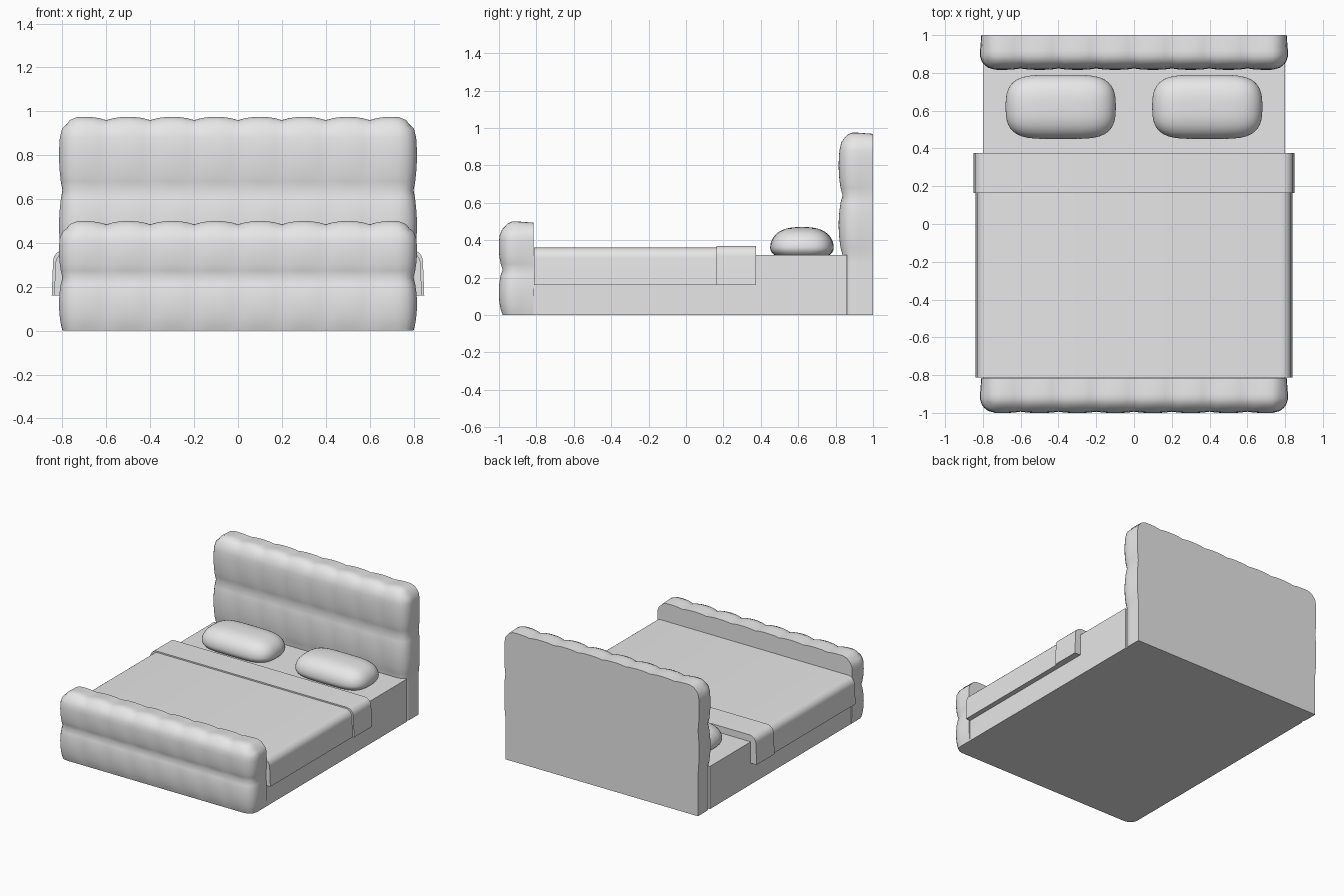
import bpy, bmesh, math
from mathutils import Vector

cube = bpy.data.objects.get("Cube")
if cube:
    bpy.data.objects.remove(cube, do_unlink=True)

grey = bpy.data.materials.new("light_grey")
grey.use_nodes = True
COLOUR = (0.8, 0.8, 0.8, 1)
grey.diffuse_color = COLOUR
grey.node_tree.nodes["Principled BSDF"].inputs["Base Color"].default_value = COLOUR


def finish(name, bm, angle=None):
    """Turn a bmesh into a named, shaded object."""
    bmesh.ops.recalc_face_normals(bm, faces=bm.faces)
    mesh = bpy.data.meshes.new(name)
    bm.to_mesh(mesh)
    bm.free()
    mesh.materials.append(grey)
    obj = bpy.data.objects.new(name, mesh)
    bpy.context.collection.objects.link(obj)
    if angle:
        bpy.ops.object.select_all(action='DESELECT')
        obj.select_set(True)
        bpy.context.view_layer.objects.active = obj
        bpy.ops.object.shade_smooth_by_angle(angle=math.radians(angle))
    return obj


def box(name, low, high):
    bm = bmesh.new()
    bmesh.ops.create_cube(bm, size=1)
    low, high = Vector(low), Vector(high)
    for v in bm.verts:
        v.co = (low + high) / 2 + v.co * (high - low)
    return finish(name, bm)


def slice_grid(bm, axis, low, high, count):
    """Cut the mesh into even slabs along one axis."""
    normal = Vector((0, 0, 0))
    normal[axis] = 1
    for i in range(1, count):
        geom = bm.verts[:] + bm.edges[:] + bm.faces[:]
        bmesh.ops.bisect_plane(bm, geom=geom, dist=1e-6, plane_no=normal,
                               plane_co=normal * (low + (high - low) * i / count))


def padded_panel(name, depth, height, rows, y_back, flat_below=0):
    """Upholstered panel: rounded front, top and sides; puffy cells; flat back."""
    half, radius, cell = 0.8, 0.065, 0.2
    row = height / rows
    bm = bmesh.new()
    bmesh.ops.create_cube(bm, size=1)
    for v in bm.verts:
        v.co = Vector((v.co.x * 2 * half, (v.co.y + 0.5) * depth,
                       (v.co.z + 0.5) * height))
    slice_grid(bm, 0, -half, half, 48)
    slice_grid(bm, 1, 0, depth, 6)
    slice_grid(bm, 2, 0, height, rows * 8)
    bm.normal_update()
    for v in bm.verts:
        p = v.co.copy()
        # Nearest point of the inner core gives the rounded offset direction
        core = Vector((max(-half + radius, min(half - radius, p.x)),
                       max(radius, p.y), min(height - radius, p.z)))
        away = p - core
        if away.length < 1e-5:
            continue
        n = away.normalized()
        puff_x = abs(math.sin(math.pi * p.x / cell)) ** 0.7
        puff_z = abs(math.sin(math.pi * p.z / row)) ** 0.7
        front, side, top = n.y ** 2, n.x ** 2, n.z ** 2
        puff = (front * puff_z * (0.65 + 0.35 * puff_x)
                + side * puff_z + top * puff_x)
        if p.z < flat_below:
            puff = 0
        fade = 1 - 0.6 * p.y / depth
        rounded = core + n * min(away.length, radius)
        v.co = rounded + n * 0.021 * puff * fade
        if p.y > depth - 1e-4:
            v.co.y = depth
        if p.z < 1e-4:
            v.co.z = 0
    bmesh.ops.translate(bm, verts=bm.verts, vec=(0, y_back - depth, 0))
    return finish(name, bm, 50)


def draped_cover(name, half, top, y_front, y_back):
    """Cover with rounded shoulders hanging down to one hem height."""
    hem, radius = 0.16, 0.055
    right = [(half, hem)]
    for i in range(7):
        a = math.pi / 2 * i / 6
        right.append((half - 0.006 - radius + radius * math.cos(a),
                      top - radius + radius * math.sin(a)))
    # Inner edge sits just inside the bed base
    inner = [(0.795, 0.315), (0.795, hem)]
    outline = right + [(-x, z) for x, z in reversed(right)]
    outline += [(-x, z) for x, z in reversed(inner)] + inner
    bm = bmesh.new()
    face = bm.faces.new([bm.verts.new((x, y_front, z)) for x, z in outline])
    ext = bmesh.ops.extrude_face_region(bm, geom=[face], use_keep_orig=True)
    moved = [g for g in ext["geom"] if isinstance(g, bmesh.types.BMVert)]
    bmesh.ops.translate(bm, verts=moved, vec=(0, y_back - y_front, 0))
    return finish(name, bm, 35)


def pillow(name, x):
    """Plump cushion with squared outline and flattened underside."""
    bm = bmesh.new()
    bmesh.ops.create_uvsphere(bm, u_segments=40, v_segments=24, radius=1)

    def squared(value, power):
        return math.copysign(abs(value) ** power, value) if abs(value) > 1e-5 else 0

    for v in bm.verts:
        c = v.co
        lift = 0.11 if c.z > 0 else 0.07
        v.co = Vector((x + 0.292 * squared(c.x, 0.45),
                       0.62 + 0.17 * squared(c.y, 0.72),
                       max(0.318, 0.36 + lift * c.z)))
    return finish(name, bm, 60)


# Base and upholstered ends
box("bed_base", (-0.8, -0.83, 0), (0.8, 0.86, 0.32))
padded_panel("headboard", 0.163, 0.96, 3, 1.0, flat_below=0.32)
padded_panel("footboard", 0.165, 0.485, 2, -0.815)

# Bedding
draped_cover("blanket", 0.838, 0.36, -0.813, 0.165)
draped_cover("blanket_fold", 0.849, 0.37, 0.163, 0.375)
for label, x in (("left", 0.388), ("right", -0.388)):
    pillow(label + "_pillow", x)
